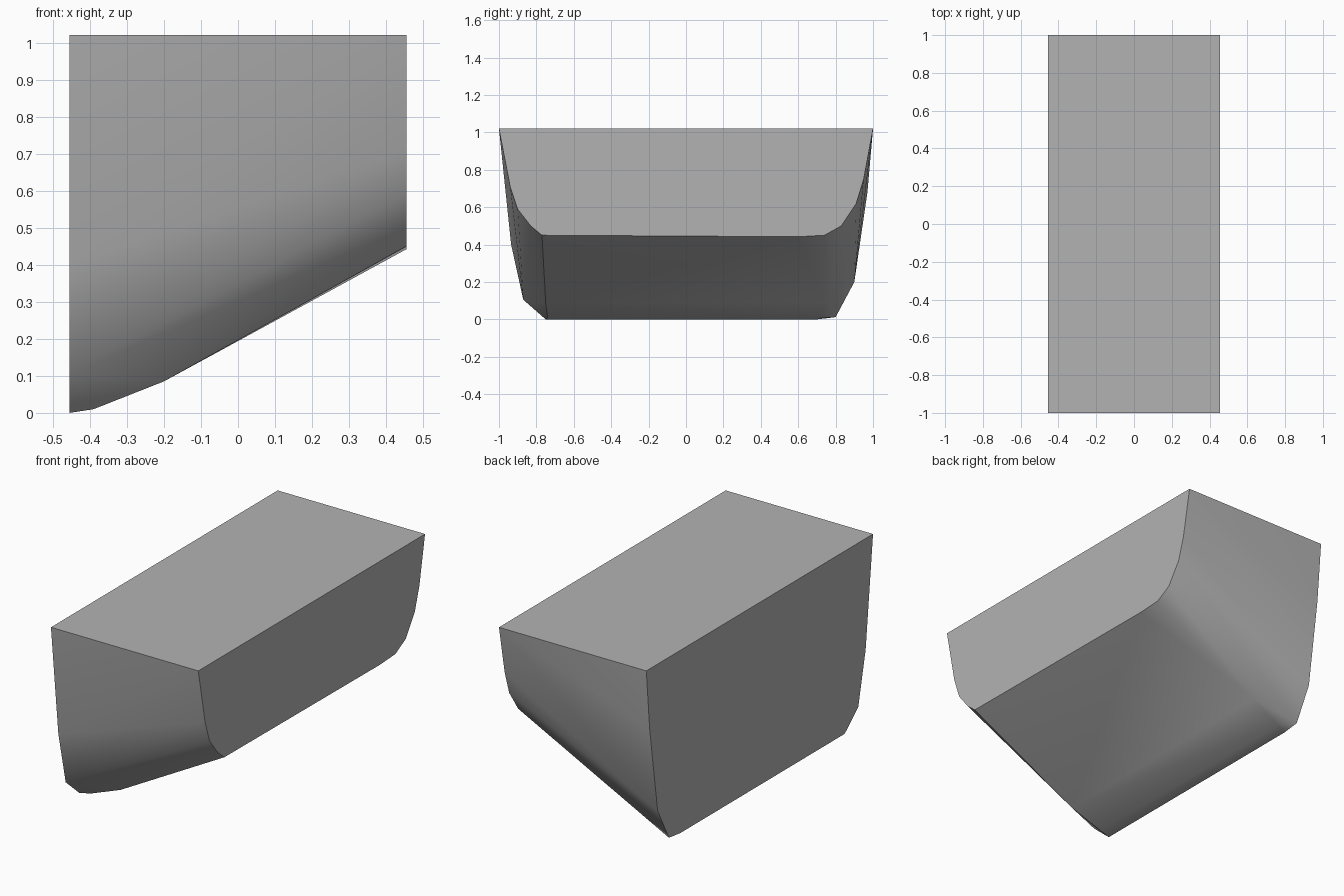
import bpy
import bmesh
import math

cube = bpy.data.objects.get("Cube")
if cube:
    bpy.data.objects.remove(cube, do_unlink=True)

grey = bpy.data.materials.new("mid grey")
grey.use_nodes = True
colour = (0.45, 0.45, 0.45, 1)
grey.diffuse_color = colour
grey.node_tree.nodes["Principled BSDF"].inputs["Base Color"].default_value = colour

HALF = 0.455
TOP = 1.02

# Cross-sections (y, z) along x: tall end, two bilge ribs, short end
sections = {
    -HALF: [(-1, TOP), (-0.935, 0.4), (-0.87, 0.105), (-0.75, 0),
            (0.7, 0), (0.8, 0.012), (0.9, 0.2), (0.97, 0.68), (1, TOP)],
    -0.39: [(-0.74, 0.01), (0.72, 0.01)],
    -0.2: [(-0.75, 0.085), (0.745, 0.09)],
    HALF: [(-1, TOP), (-0.94, 0.71), (-0.9, 0.59), (-0.83, 0.5), (-0.77, 0.45),
           (0.6, 0.442), (0.74, 0.45), (0.83, 0.5), (0.91, 0.62), (0.95, 0.75), (1, TOP)],
}

# Skin the sections as one closed convex block
bm = bmesh.new()
for x, profile in sections.items():
    for y, z in profile:
        bm.verts.new((x, y, z))
hull = bmesh.ops.convex_hull(bm, input=bm.verts[:])
loose = {v for v in hull["geom_interior"] if isinstance(v, bmesh.types.BMVert)}
bmesh.ops.delete(bm, geom=list(loose), context='VERTS')
bmesh.ops.dissolve_limit(bm, angle_limit=math.radians(0.5),
                         verts=bm.verts[:], edges=bm.edges[:])
bmesh.ops.recalc_face_normals(bm, faces=bm.faces[:])

mesh = bpy.data.meshes.new("hull_block")
bm.to_mesh(mesh)
bm.free()
mesh.materials.append(grey)
block = bpy.data.objects.new("hull_block", mesh)
bpy.context.collection.objects.link(block)

# Smooth the rounded bilges, keep the flat ends and deck crisp
bpy.ops.object.select_all(action='DESELECT')
block.select_set(True)
bpy.context.view_layer.objects.active = block
bpy.ops.object.shade_smooth_by_angle(angle=math.radians(35))
